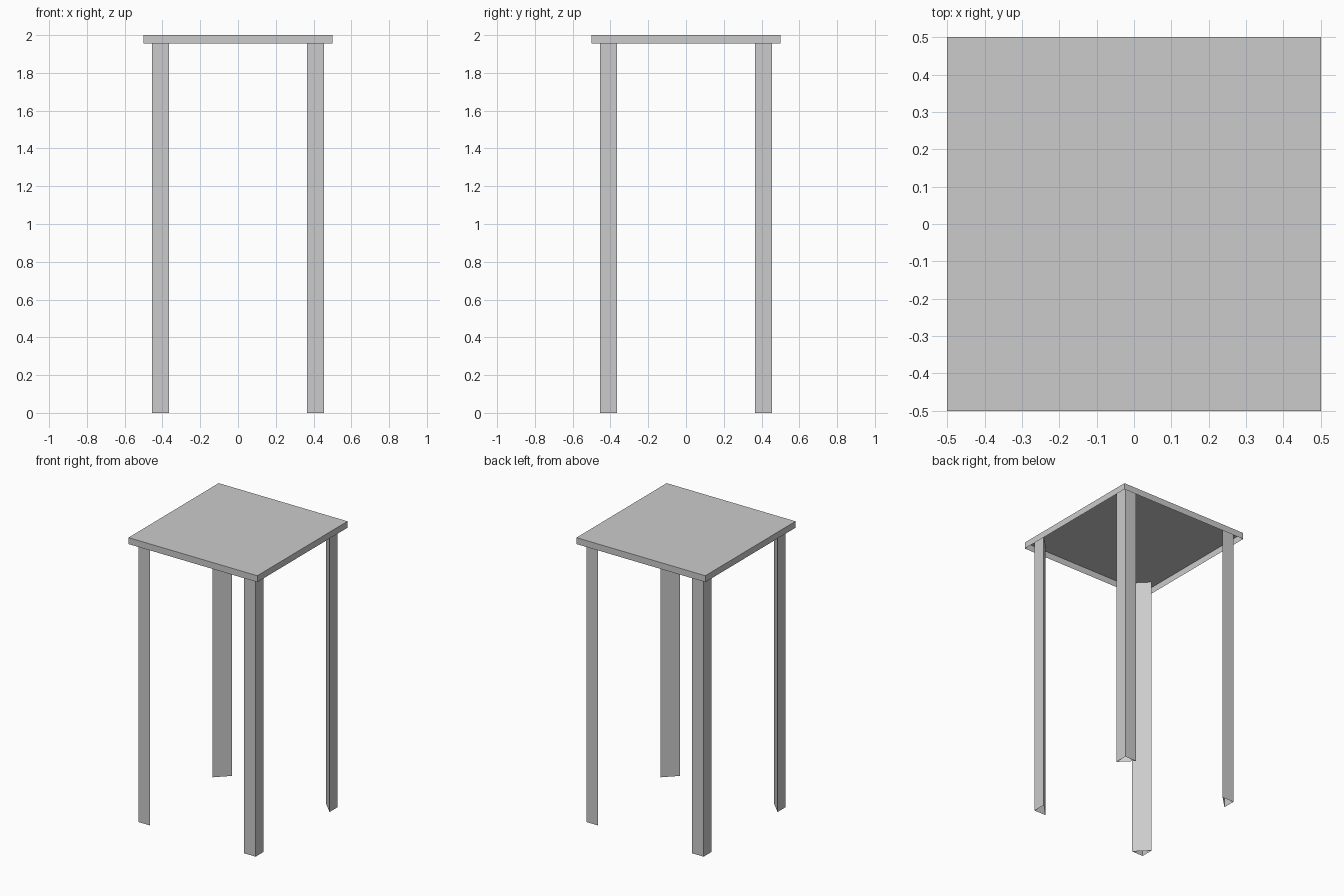
import bpy
import bmesh

cube = bpy.data.objects.get("Cube")
if cube:
    bpy.data.objects.remove(cube, do_unlink=True)

HEIGHT = 2.0
HALF_TOP = 0.5       # half width of the table top
RIM = 0.045          # depth of the rim around the top
CORNER = 0.455       # outer corner of each leg
LEG = 0.09           # length of each short side of a leg

grey = bpy.data.materials.new("light_grey")
grey.use_nodes = True
colour = (0.6, 0.6, 0.6, 1)
grey.diffuse_color = colour
grey.node_tree.nodes["Principled BSDF"].inputs["Base Color"].default_value = colour


def shell(name, outline, bottom, top, capped=False):
    """Upright open shell over a counter-clockwise outline, with an optional flat cap."""
    bm = bmesh.new()
    low = [bm.verts.new((x, y, bottom)) for x, y in outline]
    high = [bm.verts.new((x, y, top)) for x, y in outline]
    n = len(outline)
    for i in range(n):
        j = (i + 1) % n
        bm.faces.new((low[i], low[j], high[j], high[i]))
    if capped:
        bm.faces.new(high)
    mesh = bpy.data.meshes.new(name)
    bm.to_mesh(mesh)
    bm.free()
    mesh.materials.append(grey)
    obj = bpy.data.objects.new(name, mesh)
    bpy.context.collection.objects.link(obj)
    return obj


# Table top: flat sheet with a turned-down rim, open underneath
h = HALF_TOP
shell("table_top", [(-h, -h), (h, -h), (h, h), (-h, h)], HEIGHT - RIM, HEIGHT, True)

# Legs: hollow triangular posts with the right angle at the outer corner
for side, sx in (("left", 1), ("right", -1)):
    for end, sy in (("front", -1), ("back", 1)):
        x, y = sx * CORNER, sy * CORNER
        outline = [(x, y), (x - sx * LEG, y), (x, y - sy * LEG)]
        if sx * sy < 0:
            outline.reverse()
        shell(f"{end}_{side}_leg", outline, 0, HEIGHT)
